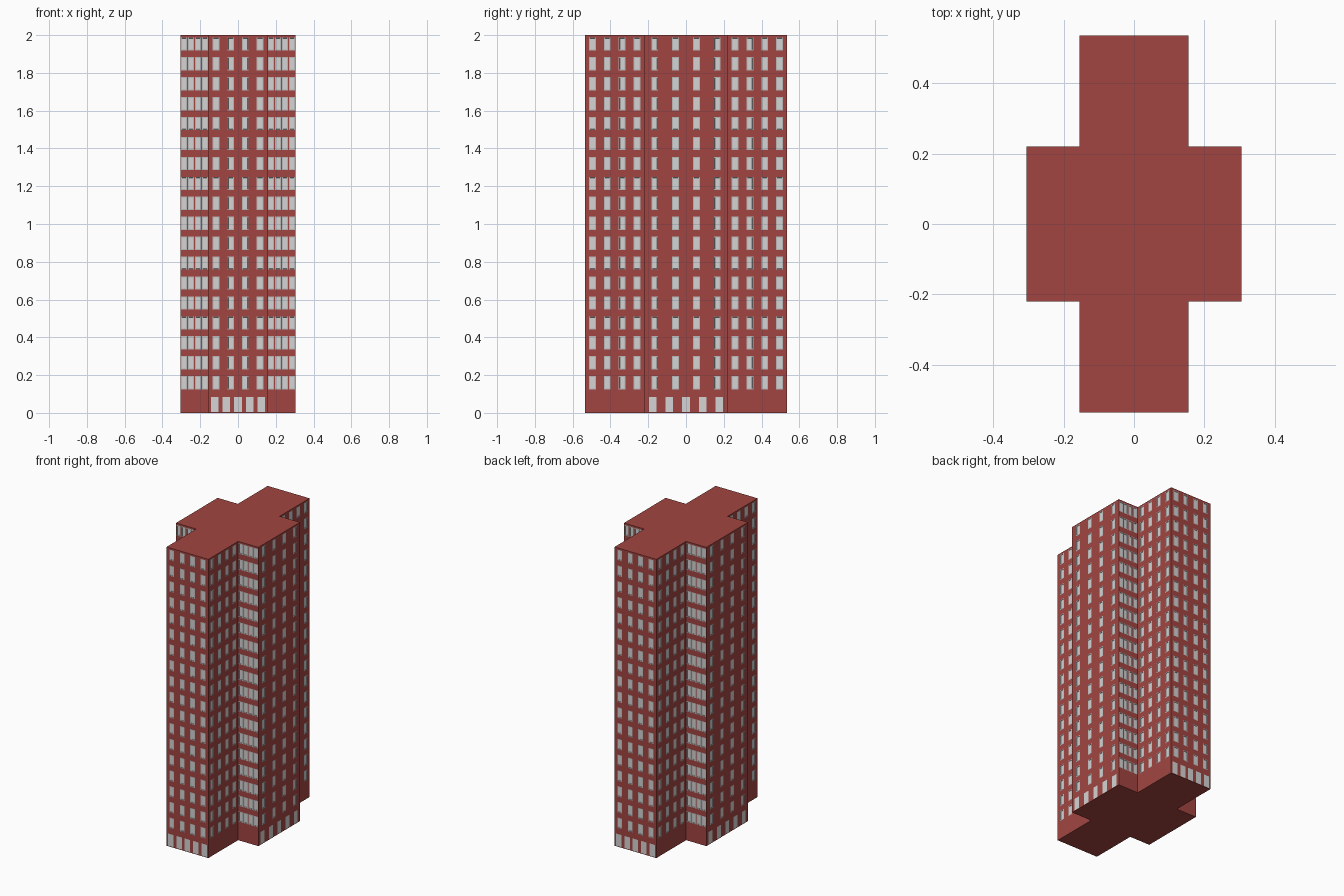
import bpy, bmesh
from mathutils import Vector

if "Cube" in bpy.data.objects:
    bpy.data.objects.remove(bpy.data.objects["Cube"])

A, B = 0.155, 0.305      # half widths of the long and the broad arm
C, D = 0.22, 0.535       # half depths of the broad and the long arm
H, BASE = 2.0, 0.125     # tower height, ground floor height
STOREYS, STEP, WIN_H = 18, 0.1055, 0.070


def material(name, rgb):
    m = bpy.data.materials.new(name)
    m.diffuse_color = (*rgb, 1)
    m.use_nodes = True
    m.node_tree.nodes["Principled BSDF"].inputs["Base Color"].default_value = m.diffuse_color
    return m


MATS = [material("red_brick", (0.36, 0.06, 0.052)),
        material("window_frame", (0.50, 0.50, 0.50)),
        material("window_pane", (0.66, 0.66, 0.66)),
        material("dark_metal", (0.02, 0.02, 0.02))]
BRICK, FRAME, PANE, DARK = range(4)

# Cross-shaped plan, counterclockwise from the front wall
plan = [(-A, -D), (A, -D), (A, -C), (B, -C), (B, C), (A, C),
        (A, D), (-A, D), (-A, C), (-B, C), (-B, -C), (-A, -C)]


def wall_cells(bm, p, q, xs, zs):
    """Grid of wall faces; returns those lying in an open column and an open row.
    xs and zs are sorted (start, end, is_open) spans."""
    p, q = Vector((*p, 0)), Vector((*q, 0))
    d = (q - p).normalized()
    found = []
    for x0, x1, xo in xs:
        for z0, z1, zo in zs:
            f = bm.faces.new([bm.verts.new(p + d * x + Vector((0, 0, z)))
                              for x, z in ((x0, z0), (x1, z0), (x1, z1), (x0, z1))])
            if xo and zo:
                found.append(f)
    return found


def spans(start, end, openings):
    out, at = [], start
    for a, b in openings:
        if a - at > 1e-5:
            out.append((at, a, False))
        out.append((a, b, True))
        at = b
    if end - at > 1e-5:
        out.append((at, end, False))
    return out


def inset(bm, faces, thickness, depth, mat):
    ring = bmesh.ops.inset_individual(bm, faces=faces, thickness=thickness,
                                      depth=depth, use_even_offset=True)["faces"]
    for f in ring:
        f.material_index = mat


def finish(bm, name):
    bmesh.ops.remove_doubles(bm, verts=bm.verts, dist=1e-5)
    me = bpy.data.meshes.new(name)
    bm.to_mesh(me)
    bm.free()
    for m in MATS:
        me.materials.append(m)
    bpy.context.collection.objects.link(bpy.data.objects.new(name, me))


upper, ground = bmesh.new(), bmesh.new()
rows = [(BASE + i * STEP, BASE + i * STEP + WIN_H) for i in range(STOREYS)]
windows, doors = [], []
for i, p in enumerate(plan):
    q = plan[(i + 1) % len(plan)]
    L = (Vector(q) - Vector(p)).length
    # Four window columns on every wall, tighter on the short inner walls
    w = min(0.036, L / 4 * 0.84)
    cols = [((k + 0.5) * L / 4 - w / 2, (k + 0.5) * L / 4 + w / 2) for k in range(4)]
    windows += wall_cells(upper, p, q, spans(0, L, cols), spans(BASE, H, rows))
    # Five double doors on the four outer walls
    leaves = []
    if i % 3 == 0:
        for k in range(5):
            c = (k + 0.5) * L / 5
            leaves += [(c - 0.02, c), (c, c + 0.02)]
    doors += wall_cells(ground, p, q, spans(0, L, leaves),
                        spans(0, BASE, [(0.004, 0.085)]))

# Windows: brick reveal, frame, pane
inset(upper, windows, 0.0004, -0.004, BRICK)
inset(upper, windows, 0.005, 0, FRAME)
inset(upper, windows, 0.0004, -0.002, FRAME)
for f in windows:
    f.material_index = PANE
# Doors: dark frame around each light leaf
inset(ground, doors, 0.003, -0.003, DARK)
for f in doors:
    f.material_index = PANE

# Flat roof and underside
upper.faces.new([upper.verts.new((x, y, H)) for x, y in plan])
ground.faces.new([ground.verts.new((x, y, 0)) for x, y in reversed(plan)])

finish(upper, "tower_storeys")
finish(ground, "ground_floor")
